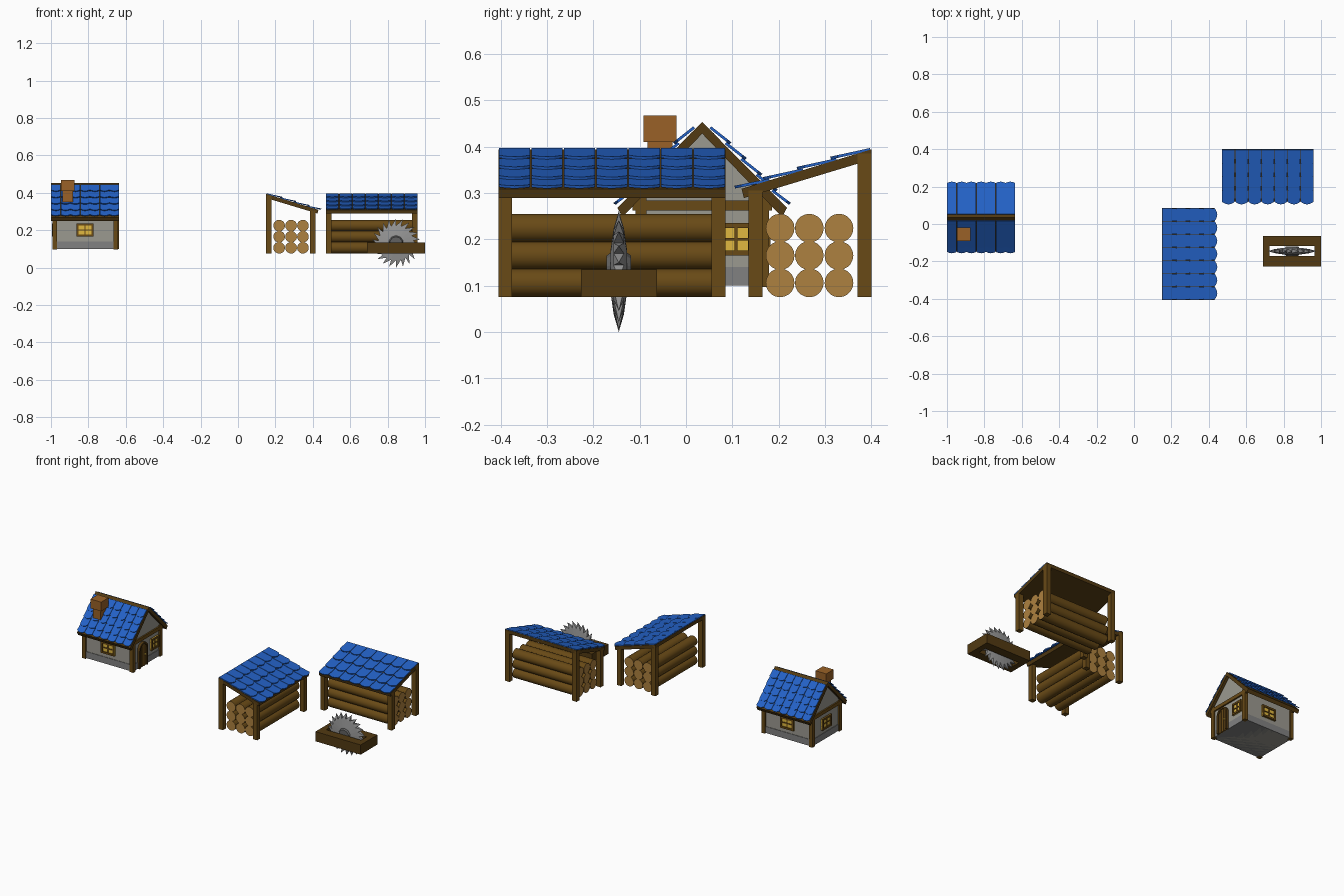
import bpy, bmesh, math
from mathutils import Matrix, Vector

if "Cube" in bpy.data.objects:
    bpy.data.objects.remove(bpy.data.objects["Cube"])

def material(name, r, g, b):
    m = bpy.data.materials.new(name)
    m.diffuse_color = (r, g, b, 1)
    m.use_nodes = True
    m.node_tree.nodes["Principled BSDF"].inputs["Base Color"].default_value = m.diffuse_color
    return m

BLUE = material("blue_tile", 0.017, 0.12, 0.56)
DARK = material("dark_wood", 0.085, 0.042, 0.006)
BARK = material("bark", 0.14, 0.068, 0.008)
CUT = material("cut_wood", 0.42, 0.22, 0.05)
BRICK = material("brick", 0.32, 0.12, 0.02)
GLASS = material("yellow_glass", 0.75, 0.48, 0.05)
PLASTER = material("plaster", 0.33, 0.32, 0.28)
STONE = material("stone", 0.22, 0.22, 0.22)
STEEL = material("steel", 0.3, 0.3, 0.3)
HUB = material("dark_steel", 0.12, 0.12, 0.12)
T = Matrix.Translation
def RZ(deg): return Matrix.Rotation(math.radians(deg), 4, 'Z')

def finish(name, bm, M, *mats):
    bm.transform(M)
    bmesh.ops.recalc_face_normals(bm, faces=bm.faces)
    me = bpy.data.meshes.new(name)
    bm.to_mesh(me)
    bm.free()
    for m in mats:
        me.materials.append(m)
    ob = bpy.data.objects.new(name, me)
    bpy.context.collection.objects.link(ob)
    return ob

def add_prism(bm, pts, to3d, c0, c1):
    a = [bm.verts.new(to3d(p, q, c0)) for p, q in pts]
    b = [bm.verts.new(to3d(p, q, c1)) for p, q in pts]
    bm.faces.new(a)
    bm.faces.new(b[::-1])
    n = len(pts)
    for i in range(n):
        bm.faces.new((a[i], a[(i + 1) % n], b[(i + 1) % n], b[i]))

def prism(name, pts, y0, y1, mat, M):
    """Profile in x,z extruded along y."""
    bm = bmesh.new()
    add_prism(bm, pts, lambda x, z, y: Vector((x, y, z)), y0, y1)
    return finish(name, bm, M, mat)

def box(name, x, y, z, mat, M=Matrix()):
    return prism(name, [(x[0], z[0]), (x[1], z[0]), (x[1], z[1]), (x[0], z[1])], y[0], y[1], mat, M)

def tiles(name, top, low, y0, y1, rows, cols, M):
    """Overlapping scalloped tiles running from top to low (x,z points)."""
    bm = bmesh.new()
    d = Vector((low[0] - top[0], 0, low[1] - top[1]))
    length = d.length
    d.normalize()
    n = Vector((-d.z, 0, d.x))
    if n.z < 0:
        n = -n
    w, step = (y1 - y0) / cols, length / rows
    for r in range(rows):
        l = step * 1.15 if r < rows - 1 else step
        for c in range(cols):
            org = Vector((top[0], y0 + w * (c + 0.02), top[1])) + d * step * r
            a = w * 0.96
            prof = [(0, 0), (a, 0), (a, l * .82), (a * .75, l * .95), (a * .5, l), (a * .25, l * .95), (0, l * .82)]
            def to3d(p, q, h):
                return org + Vector((0, p, 0)) + d * q + n * (h + 0.007 * q / l)
            add_prism(bm, prof, to3d, -0.001, 0.005)
    return finish(name, bm, M, BLUE)

def log(name, x, z, half, r, M):
    bm = bmesh.new()
    bmesh.ops.create_cone(bm, cap_ends=True, segments=20, radius1=r, radius2=r, depth=2 * half,
                          matrix=T((x, 0, z)) @ Matrix.Rotation(math.pi / 2, 4, 'X'))
    for f in bm.faces:
        f.material_index = int(len(f.verts) > 4)
        f.smooth = len(f.verts) == 4
    return finish(name, bm, M, BARK, CUT)

# ---- log sheds: high side at local -x, logs along local y
def shed(tag, M):
    for s, e in ((-0.245, -0.215), (0.215, 0.245)):
        box(tag + "_tall_post", (-0.145, -0.115), (s, e), (0.075, 0.385), BARK, M)
        box(tag + "_short_post", (0.09, 0.12), (s, e), (0.075, 0.305), BARK, M)
    for x in (-0.075, -0.011, 0.052):
        for z in (0.106, 0.165, 0.224):
            log(tag + "_log", x, z, 0.222, 0.031, M)
    prism(tag + "_roof_boards", [(-0.145, 0.394), (0.135, 0.309), (0.13, 0.289), (-0.145, 0.372)],
          -0.245, 0.245, DARK, M)
    tiles(tag + "_roof_tiles", (-0.143, 0.392), (0.147, 0.304), -0.245, 0.245, 4, 7, M)

shed("front_shed", T((0.295, -0.16, 0)))
shed("back_shed", T((0.715, 0.255, 0)) @ RZ(-90))

# ---- cottage: door gable faces local -y (world +x)
H = T((-0.8175, 0.035, 0)) @ RZ(90)
prism("cottage_walls", [(-.135, .1), (.135, .1), (.135, .29), (0, .43), (-.135, .29)], -.165, .165, PLASTER, H)
box("cottage_plinth", (-.138, .138), (-.168, .168), (.1, .14), STONE, H)
for sx in (-1, 1):
    for sy in (-1, 1):
        box("corner_post", sorted((sx * .12, sx * .144)), sorted((sy * .151, sy * .175)), (.097, .29), BARK, H)
    tiles("cottage_roof_tiles", (sx * .016, .440), (sx * .183, .270), -.1825, .1825, 5, 7, H)
for sy in (-1, 1):
    box("gable_beam", (-.15, .15), sorted((sy * .16, sy * .174)), (.262, .284), BARK, H)
prism("cottage_roof_boards", [(0, .455), (.183, .27), (.172, .25), (0, .43), (-.172, .25), (-.183, .27)],
      -.1825, .1825, DARK, H).data.transform(T((0, 0, -.002)))
prism("roof_ridge", [(-.026, .428), (.026, .428), (.014, .454 - .016), (-.014, .438)], -.1825, .1825, DARK, H)

# chimney with wider cap
box("chimney", (-.118, -.064), (.066, .12), (.33, .42), BRICK, H)
box("chimney_cap", (-.127, -.055), (.057, .13), (.41, .467), BRICK, H)

# windows: built facing -y and turned onto each wall
def window(M, w):
    h = 0.035
    box("window_pane", (-w, w), (-.006, .004), (-h, h), GLASS, M)
    for s in (-1, 1):
        box("window_side", sorted((s * w, s * (w - .011))), (-.012, .002), (-h, h), BARK, M)
        box("window_rail", (-w, w), (-.012, .002), sorted((s * h, s * (h - .011))), BARK, M)
    box("window_bar", (-.003, .003), (-.01, .002), (-h, h), BARK, M)
    box("window_crossbar", (-w, w), (-.01, .002), (-.003, .003), BARK, M)

for pos, ang, w in (((.073, -.165, .2), 0, .037), ((0, .165, .2), 180, .046),
                    ((.135, 0, .2), 90, .046), ((-.135, 0, .2), -90, .046)):
    window(H @ T(pos) @ RZ(ang), w)

# arched door
def arch(w, top):
    pts = [(w * math.cos(a), top - w + w * math.sin(a)) for a in [math.pi * i / 8 for i in range(9)]]
    return [(w, .1)] + pts + [(-w, .1)]

D = H @ T((-.047, -.165, 0))
outer, inner = arch(.042, .252), arch(.031, .241)
prism("door_frame", outer + inner[::-1], -.016, .002, DARK, D)
prism("door", inner, -.009, .002, BARK, D)
for x in (-.0105, .0105):
    box("door_plank_seam", (x - .0015, x + .0015), (-.0105, 0), (.1, .235), DARK, D)
box("door_handle", (.017, .023), (-.016, -.008), (.165, .175), GLASS, D)

# ---- saw bench with through slot
B = T((.845, -.145, 0))
for s in (-1, 1):
    box("bench_side", (-.155, .155), sorted((s * .027, s * .082)), (.075, .135), DARK, B)
    box("bench_end", sorted((s * .12, s * .155)), (-.027, .027), (.075, .135), DARK, B)

# saw blade: tapered disc with slanted, pointed teeth
def saw_blade(n=22, R=.131, r=.093):
    bm = bmesh.new()
    def ring(rad, y):
        return [bm.verts.new((rad * math.sin(2 * math.pi * i / n), y, rad * math.cos(2 * math.pi * i / n)))
                for i in range(n)]
    rim = {}
    for s in (-1, 1):
        rim[s], core = ring(r, s * .011), ring(.045, s * .018)
        bm.faces.new(core)
        for i in range(n):
            j = (i + 1) % n
            bm.faces.new((rim[s][i], rim[s][j], core[j], core[i]))
    for i in range(n):
        j = (i + 1) % n
        a = 2 * math.pi * (i + 1) / n
        tip = bm.verts.new((R * math.sin(a), 0, R * math.cos(a)))
        for s in (-1, 1):
            bm.faces.new((rim[s][i], rim[s][j], tip))
        for k in (i, j):
            bm.faces.new((rim[-1][k], rim[1][k], tip))
    return finish("saw_blade", bm, B @ T((0, 0, .131)), STEEL)
saw_blade()

# hub on both sides of the blade
for s in (-1, 1):
    bm = bmesh.new()
    bmesh.ops.create_cone(bm, cap_ends=True, segments=10, radius1=.046, radius2=.034, depth=.016)
    finish("saw_hub", bm, B @ T((0, s * .018, .131)) @ Matrix.Rotation(-s * math.pi / 2, 4, 'X'), HUB)
